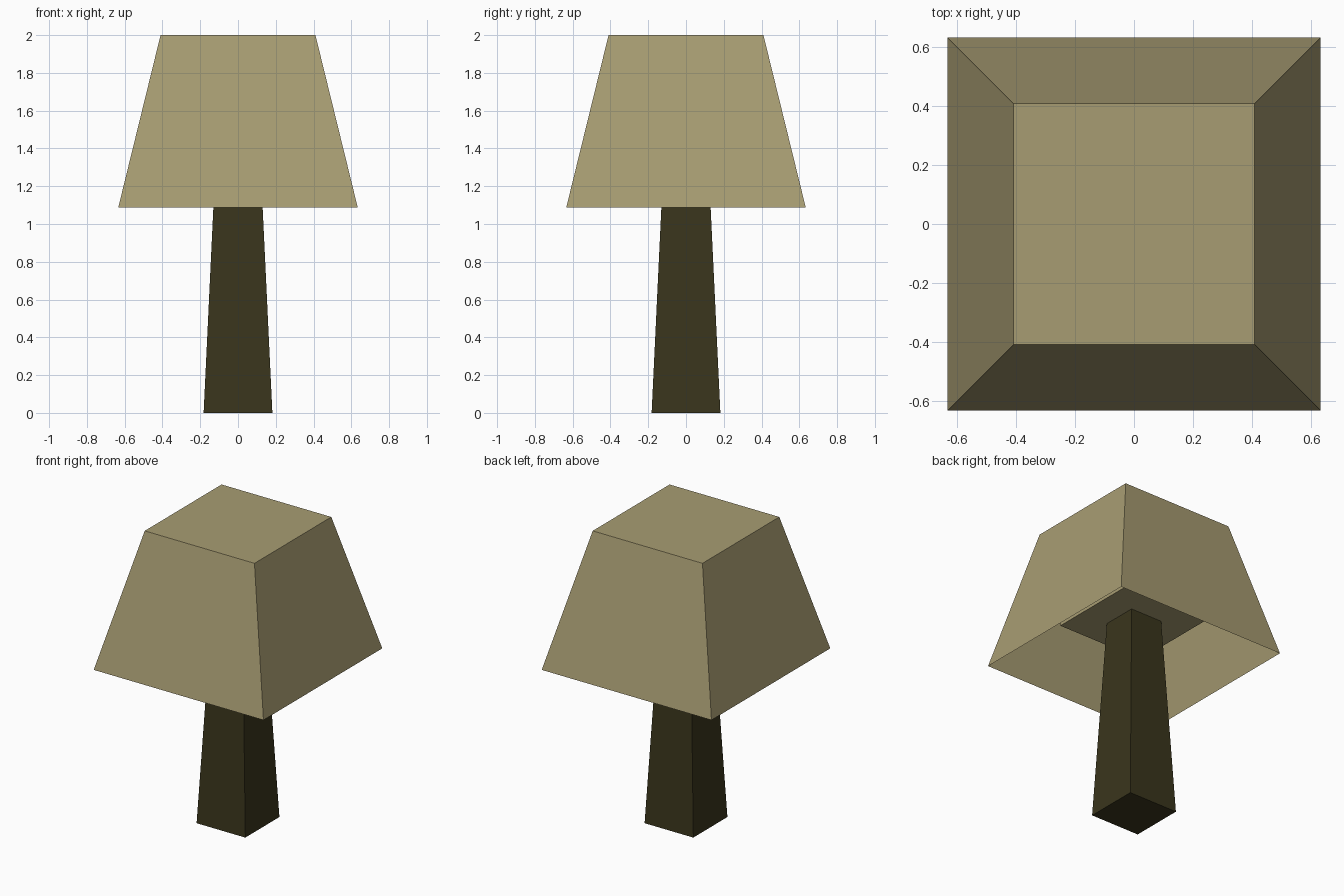
import bpy, bmesh

if "Cube" in bpy.data.objects:
    bpy.data.objects.remove(bpy.data.objects["Cube"])


def material(name, rgb):
    m = bpy.data.materials.new(name)
    m.diffuse_color = (*rgb, 1)
    m.use_nodes = True
    m.node_tree.nodes["Principled BSDF"].inputs["Base Color"].default_value = m.diffuse_color
    return m


def square_loft(name, rings, mat, cap_bottom=True):
    """Skin square rings given as (half width, height), capping the ends."""
    bm = bmesh.new()
    loops = [[bm.verts.new((sx * w, sy * w, z))
              for sx, sy in ((-1, -1), (1, -1), (1, 1), (-1, 1))]
             for w, z in rings]
    for a, b in zip(loops, loops[1:]):
        for i in range(4):
            j = (i + 1) % 4
            bm.faces.new((a[i], a[j], b[j], b[i]))
    if cap_bottom:
        bm.faces.new(loops[0][::-1])
    bm.faces.new(loops[-1])
    me = bpy.data.meshes.new(name)
    bm.to_mesh(me)
    bm.free()
    me.materials.append(mat)
    ob = bpy.data.objects.new(name, me)
    bpy.context.collection.objects.link(ob)
    return ob


shade_mat = material("shade_beige", (0.39, 0.335, 0.17))
stem_mat = material("dark_wood", (0.042, 0.036, 0.012))

# Tapered stem, ending under the bulb block
square_loft("stem", [(0.182, 0), (0.118, 1.35)], stem_mat)

# Thin open shade: sloping walls and flat top
square_loft("lampshade", [(0.634, 1.087), (0.41, 2.0)], shade_mat, False)

# Square bulb block on the stem inside the shade
square_loft("bulb_block", [(0.32, 1.35), (0.32, 1.65)], shade_mat)
